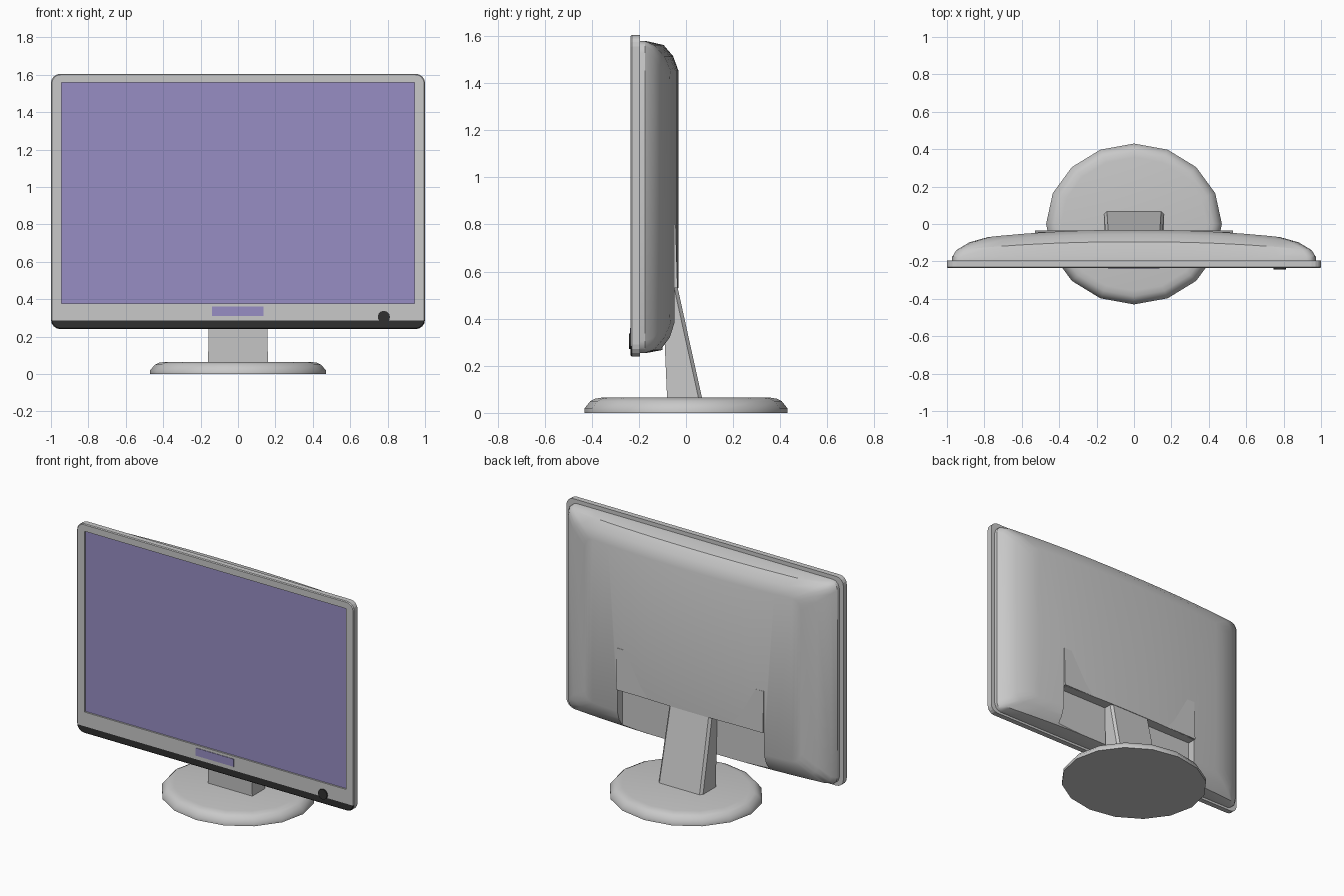
import bpy, bmesh, math

cube = bpy.data.objects.get("Cube")
if cube:
    bpy.data.objects.remove(cube, do_unlink=True)


def material(name, r, g, b):
    mat = bpy.data.materials.new(name)
    mat.use_nodes = True
    mat.diffuse_color = (r, g, b, 1)
    mat.node_tree.nodes["Principled BSDF"].inputs["Base Color"].default_value = (r, g, b, 1)
    return mat


grey = material("light grey plastic", 0.58, 0.58, 0.58)
black = material("dark trim", 0.03, 0.03, 0.03)
violet = material("violet glass", 0.31, 0.27, 0.55)


def finish(name, bm, mats, smooth=None):
    bmesh.ops.remove_doubles(bm, verts=bm.verts, dist=0.0005)
    bmesh.ops.recalc_face_normals(bm, faces=bm.faces)
    mesh = bpy.data.meshes.new(name)
    bm.to_mesh(mesh)
    bm.free()
    obj = bpy.data.objects.new(name, mesh)
    bpy.context.collection.objects.link(obj)
    for mat in mats:
        mesh.materials.append(mat)
    if smooth:
        shade(obj, smooth)
    return obj


def activate(obj):
    bpy.ops.object.select_all(action="DESELECT")
    obj.select_set(True)
    bpy.context.view_layer.objects.active = obj


def shade(obj, degrees):
    activate(obj)
    bpy.ops.object.shade_smooth_by_angle(angle=math.radians(degrees))


def loft(rings, cap_start=True, cap_end=True):
    """Bridge closed rings that have equal point counts."""
    bm = bmesh.new()
    loops = [[bm.verts.new(p) for p in ring] for ring in rings]
    for a, b in zip(loops, loops[1:]):
        for i in range(len(a)):
            j = (i + 1) % len(a)
            bm.faces.new((a[i], a[j], b[j], b[i]))
    if cap_start:
        bm.faces.new(loops[0])
    if cap_end:
        bm.faces.new(loops[-1])
    return bm, loops


def box(name, x, y, z, mat):
    ring = lambda d: [(x[0], d, z[0]), (x[1], d, z[0]), (x[1], d, z[1]), (x[0], d, z[1])]
    bm, _ = loft([ring(y[0]), ring(y[1])])
    return finish(name, bm, [mat])


def rounded_rect(hx, z0, z1, y, radius, steps=4):
    points = []
    for k, (sx, top) in enumerate([(1, 1), (-1, 1), (-1, 0), (1, 0)]):
        cx = sx * (hx - radius)
        cz = z1 - radius if top else z0 + radius
        for s in range(steps + 1):
            a = math.pi / 2 * (k + s / steps)
            points.append((cx + radius * math.cos(a), y, cz + radius * math.sin(a)))
    return points


# Bezel: rounded frame with a dark lower band on its front
bm, _ = loft([
    rounded_rect(1, 0.24, 1.605, -0.195, 0.05),
    rounded_rect(1, 0.24, 1.605, -0.23, 0.05),
    rounded_rect(0.995, 0.245, 1.6, -0.235, 0.046),
    rounded_rect(0.943, 0.378, 1.558, -0.235, 0),
    rounded_rect(0.943, 0.378, 1.558, -0.22, 0),
], cap_end=False)
bmesh.ops.bisect_plane(bm, geom=bm.verts[:] + bm.edges[:] + bm.faces[:],
                       plane_co=(0, 0, 0.285), plane_no=(0, 0, 1))
bm.normal_update()
for f in bm.faces:
    c = f.calc_center_median()
    if c.z < 0.285 and c.y < -0.23:
        f.material_index = 1
finish("bezel", bm, [grey, black])

# Screen and badge plate
box("screen", (-0.943, 0.943), (-0.224, -0.218), (0.378, 1.558), violet)
box("badge_plate", (-0.14, 0.135), (-0.238, -0.233), (0.31, 0.36), violet)

# Power button
def disc(y, r):
    return [(0.78 + r * math.cos(i * math.pi / 6), y, 0.305 + r * math.sin(i * math.pi / 6))
            for i in range(12)]


bm, _ = loft([disc(-0.23, 0.033), disc(-0.243, 0.033)])
finish("power_button", bm, [black], 40)


# Back shell: rings of columns whose depth bulges towards the middle
def shell_ring(hx, z0, z1, y_side, y_mid, corner):
    flat = hx - corner
    half = [flat * i / 6 for i in range(1, 7)] + [flat + corner * s for s in (0.45, 0.8, 1)]
    xs = [-x for x in reversed(half)] + [0] + half
    top, bottom = [], []
    for x in xs:
        over = max(0, abs(x) - flat)
        drop = corner - math.sqrt(max(0, corner ** 2 - over ** 2))
        y = y_mid + (y_side - y_mid) * abs(x / hx) ** 2.2
        top.append((x, y, z1 - drop))
        bottom.append((x, y, z0 + drop))
    return top + bottom[::-1]


bm, loops = loft([
    shell_ring(0.972, 0.255, 1.58, -0.2, -0.2, 0.05),
    shell_ring(0.972, 0.255, 1.578, -0.175, -0.165, 0.05),
    shell_ring(0.95, 0.268, 1.562, -0.14, -0.095, 0.05),
    shell_ring(0.88, 0.32, 1.515, -0.098, -0.055, 0.06),
    shell_ring(0.78, 0.385, 1.45, -0.07, -0.031, 0.06),
], cap_end=False)
last = loops[-1]
for i in range(len(last) // 2 - 1):
    bm.faces.new((last[i], last[i + 1], last[-2 - i], last[-1 - i]))
shell = finish("back_shell", bm, [grey])

# Recess for the stand, cut from the lower middle of the shell
cutter = box("recess_cutter", (-0.53, 0.53), (-0.1, 0.2), (0.1, 0.53), grey)
cutter.hide_render = True
cut = shell.modifiers.new("recess", "BOOLEAN")
cut.operation = "DIFFERENCE"
cut.solver = "EXACT"
cut.object = cutter
activate(shell)
bpy.ops.object.modifier_apply(modifier=cut.name)
bpy.data.objects.remove(cutter, do_unlink=True)
shade(shell, 32)

# Hood above the recess, fading into the shell
section = [(-0.1, 0.531), (-0.036, 0.531), (-0.044, 0.8), (-0.1, 0.8)]
bm, _ = loft([[(x, y, z) for y, z in section] for x in (-0.53, 0.53)])
finish("recess_hood", bm, [grey])

# Stand neck: leaning wedge with softened rear corners
def neck_ring(z, front, back, w):
    c = 0.015
    return [(-w, front, z), (w, front, z), (w, back - c, z),
            (w - c, back, z), (c - w, back, z), (-w, back - c, z)]


bm, _ = loft([
    neck_ring(0.055, -0.08, 0.07, 0.16),
    neck_ring(0.33, -0.092, 0.009, 0.156),
    neck_ring(0.53, -0.105, -0.035, 0.153),
])
finish("stand_neck", bm, [grey], 30)


# Base: sixteen-sided oval foot with a rounded shoulder
def base_ring(scale, z):
    return [(0.47 * scale * math.cos(i * math.pi / 8),
             0.43 * scale * math.sin(i * math.pi / 8), z) for i in range(16)]


bm, _ = loft([base_ring(s, z) for s, z in
              [(1, 0), (1, 0.02), (0.945, 0.05), (0.9, 0.06), (0.83, 0.065)]])
finish("stand_base", bm, [grey], 45)
